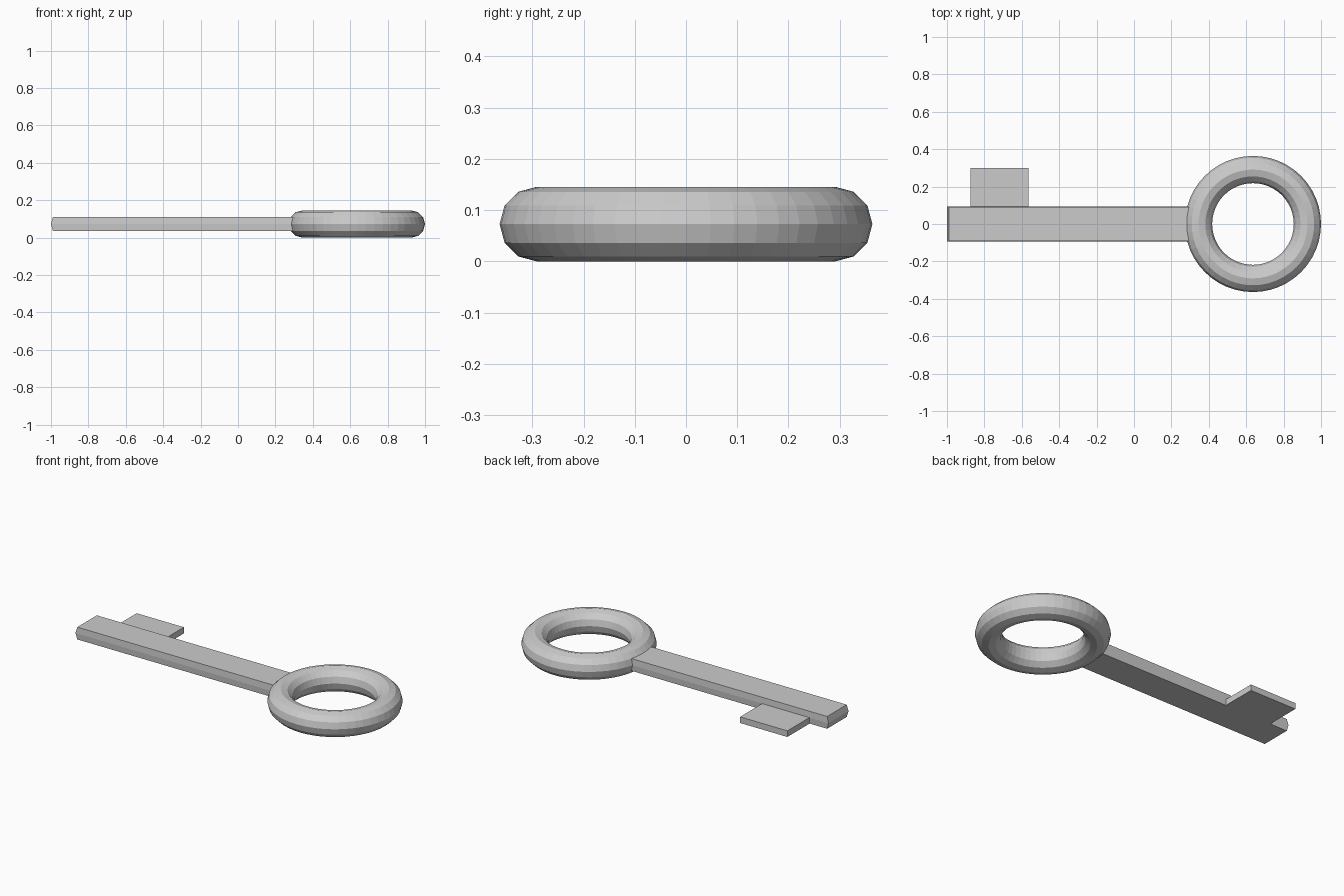
import bpy, bmesh, math

if "Cube" in bpy.data.objects:
    bpy.data.objects.remove(bpy.data.objects["Cube"])

R, r = 0.291, 0.0728      # ring radii
CX, CZ = 0.636, r         # ring centre

# Bow ring
bpy.ops.mesh.primitive_torus_add(major_segments=48, minor_segments=12,
                                 major_radius=R, minor_radius=r,
                                 location=(0, 0, 0))
key = bpy.context.object
key.name = "key_ring_and_shaft"
bm = bmesh.new()
bm.from_mesh(key.data)
bmesh.ops.translate(bm, verts=bm.verts, vec=(CX, 0, CZ))

# Shaft: pull the outer faces (4 wide, 2 high) of the ring out to the tip
patch = []
for f in bm.faces:
    c = f.calc_center_median()
    if (c.x < CX - R - 0.5 * r and abs(c.y) < 0.09
            and abs(c.z - CZ) < r * 0.45):
        patch.append(f)
ext = bmesh.ops.extrude_face_region(bm, geom=patch)
for v in ext["geom"]:
    if isinstance(v, bmesh.types.BMVert):
        v.co.x = -1.0 if abs(v.co.z - CZ) < 0.01 else -0.99
bmesh.ops.delete(bm, geom=[f for f in patch if f.is_valid], context='FACES')
bmesh.ops.recalc_face_normals(bm, faces=bm.faces)
bm.to_mesh(key.data)
bm.free()

# Bit: flat tooth on the lower half of the shaft side
x0, x1, y0, y1 = -0.875, -0.565, (R + r * math.cos(math.pi / 6)) * math.sin(math.pi / 12), 0.30
z0, z1 = CZ - r / 2, CZ
bpy.ops.mesh.primitive_cube_add(size=1, location=((x0 + x1) / 2, (y0 + y1) / 2, (z0 + z1) / 2))
bit = bpy.context.object
bit.name = "key_bit"
bit.scale = (x1 - x0, y1 - y0, z1 - z0)
